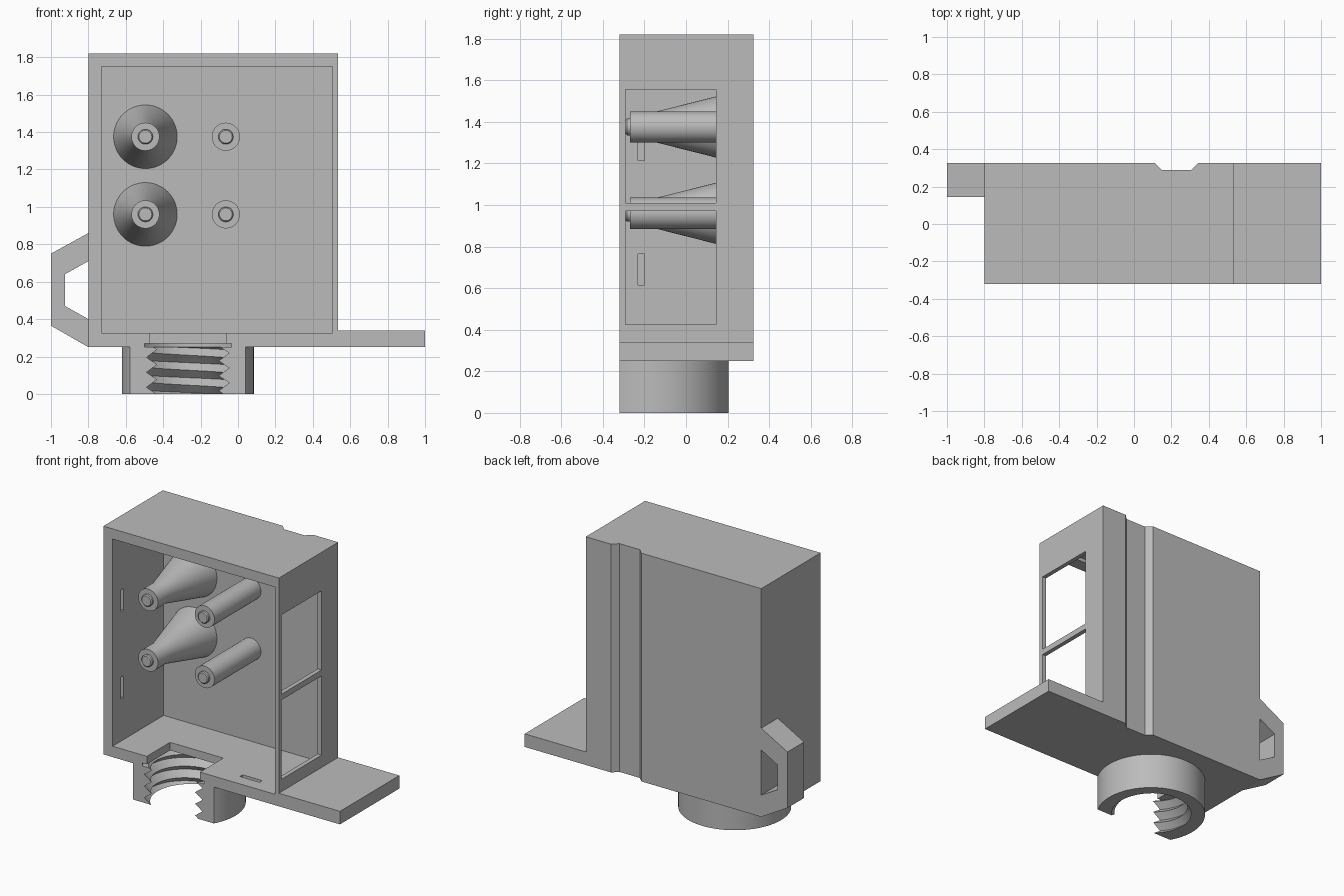
import bpy, bmesh, math
from mathutils import Matrix, Vector

cube = bpy.data.objects.get("Cube")
if cube:
    bpy.data.objects.remove(cube, do_unlink=True)

GREY = (0.5, 0.5, 0.5, 1.0)
mat = bpy.data.materials.new("plain grey")
mat.use_nodes = True
mat.diffuse_color = GREY
mat.node_tree.nodes["Principled BSDF"].inputs["Base Color"].default_value = GREY


def finish(name, bm):
    bmesh.ops.recalc_face_normals(bm, faces=bm.faces[:])
    mesh = bpy.data.meshes.new(name)
    bm.to_mesh(mesh)
    bm.free()
    mesh.materials.append(mat)
    obj = bpy.data.objects.new(name, mesh)
    bpy.context.collection.objects.link(obj)
    return obj


def box(name, x0, x1, y0, y1, z0, z1):
    bm = bmesh.new()
    size = Matrix.Diagonal((x1 - x0, y1 - y0, z1 - z0, 1))
    mid = Matrix.Translation(((x0 + x1) / 2, (y0 + y1) / 2, (z0 + z1) / 2))
    bmesh.ops.create_cube(bm, size=1, matrix=mid @ size)
    return finish(name, bm)


def prism(name, outline, offset):
    """Extrude a flat outline of 3D points along an offset."""
    bm = bmesh.new()
    face = bm.faces.new([bm.verts.new(p) for p in outline])
    new = bmesh.ops.extrude_face_region(bm, geom=[face])["geom"]
    verts = [g for g in new if isinstance(g, bmesh.types.BMVert)]
    bmesh.ops.translate(bm, verts=verts, vec=offset)
    return finish(name, bm)


def lathe(name, profile, origin, axis, sides=64):
    """Closed solid turned from (radius, distance) pairs along an axis."""
    bm = bmesh.new()
    turn = Vector((0, 0, 1)).rotation_difference(Vector(axis)).to_matrix()
    rings = []
    for r, h in profile:
        angles = [2 * math.pi * i / sides for i in range(sides)]
        rings.append([bm.verts.new(Vector(origin) + turn @ Vector(
            (r * math.cos(a), r * math.sin(a), h))) for a in angles])
    for low, high in zip(rings, rings[1:]):
        for i in range(sides):
            j = (i + 1) % sides
            bm.faces.new((low[i], low[j], high[j], high[i]))
    bm.faces.new(rings[0])
    bm.faces.new(rings[-1])
    return finish(name, bm)


def cut(target, cutter):
    cutter.hide_render = True
    mod = target.modifiers.new("cut", 'BOOLEAN')
    mod.operation = 'DIFFERENCE'
    mod.solver = 'EXACT'
    mod.object = cutter
    with bpy.context.temp_override(object=target, active_object=target):
        bpy.ops.object.modifier_apply(modifier=mod.name)
    bpy.data.objects.remove(cutter, do_unlink=True)


def thread_cutter(x, y, z, pitch, crest, root, turns, phase, sides=64):
    """Solid screw: helical rows alternate between crest and root radius."""
    bm = bmesh.new()
    rows = 2 * turns + 1
    grid = []
    for i in range(sides):
        a = 2 * math.pi * i / sides
        grid.append([bm.verts.new((
            x + (root if k % 2 == 0 else crest) * math.cos(a),
            y + (root if k % 2 == 0 else crest) * math.sin(a),
            z + phase + pitch * (i / sides + k / 2))) for k in range(rows + 2)])
    # the last column meets the first one a full pitch higher
    for i in range(sides):
        for k in range(rows - 1):
            if i < sides - 1:
                nxt = grid[i + 1][k:k + 2]
            else:
                nxt = grid[0][k + 2:k + 4]
            bm.faces.new((grid[i][k], nxt[0], nxt[1], grid[i][k + 1]))
    # fan caps over the open stepped rims
    rim = [e for e in bm.edges if len(e.link_faces) == 1]
    middle = z + phase + pitch * (turns + 1) / 2
    low = bm.verts.new((x, y, z + phase))
    high = bm.verts.new((x, y, z + phase + pitch * (turns + 1)))
    for e in rim:
        cap = low if (e.verts[0].co.z + e.verts[1].co.z) / 2 < middle else high
        bm.faces.new((e.verts[0], e.verts[1], cap))
    return finish("thread_cutter", bm)


FRONT, BACK, INNER_BACK = -0.32, 0.325, 0.235
BASE, TOP = 0.25, 1.82
FLOOR, CEILING = 0.325, 1.75
COLLAR_X, COLLAR_Y = -0.268, -0.148

# Open-fronted case
case = box("case", -0.80, 0.535, FRONT, BACK, BASE, TOP)
cut(case, box("cavity", -0.73, 0.505, FRONT - 0.1, INNER_BACK, FLOOR, CEILING))

# Side windows
for z0, z1 in ((0.425, 0.97), (1.01, 1.555)):
    cut(case, box("window", 0.45, 0.6, -0.29, 0.145, z0, z1))

# Rear groove
groove = [(0.07, BACK + 0.04), (0.15, 0.288), (0.305, 0.288), (0.385, BACK + 0.04)]
cut(case, prism("groove", [(x, y, BASE - 0.1) for x, y in groove], (0, 0, 2)))

# Latch slots in the inner walls
for z in (0.615, 1.215):
    cut(case, box("slot", -0.765, -0.7, -0.23, -0.20, z, z + 0.15))
for z in (FLOOR, CEILING):
    cut(case, box("slot", 0.175, 0.325, -0.23, -0.20, z - 0.035, z + 0.035))

# Notch in the floor and round recess under it
cut(case, box("notch", -0.47, -0.065, FRONT - 0.1, -0.067, BASE - 0.1, FLOOR + 0.1))
cut(case, lathe("recess", [(0.29, -0.1), (0.29, 0.02)],
                (COLLAR_X, COLLAR_Y, BASE), (0, 0, 1)))

# Threaded collar, sliced flush with the front
collar = lathe("threaded_collar", [(0.353, 0), (0.353, BASE)],
               (COLLAR_X, COLLAR_Y, 0), (0, 0, 1), 96)
cut(collar, thread_cutter(COLLAR_X, COLLAR_Y, 0, 0.08, 0.238, 0.28, 6, -0.173))
cut(collar, box("slice", -1, 1, -1, FRONT, -0.5, 0.5))

# Side shelf
shelf = box("side_shelf", 0.535, 1.0, FRONT, BACK, BASE, 0.34)

# Side loop
loop = [(-0.80, 0.86), (-1.0, 0.75), (-1.0, 0.365), (-0.80, BASE),
        (-0.80, 0.40), (-0.925, 0.47), (-0.925, 0.64), (-0.80, 0.71)]
side_loop = prism("side_loop", [(x, 0.145, z) for x, z in loop], (0, BACK - 0.145, 0))

# Mounting posts with small tips, the right-hand pair flared at the root
parts = [case, collar, shelf, side_loop]
tip = [(0.075, 0.505), (0.04, 0.505), (0.04, 0.519), (0.034, 0.525)]
for z, level in ((0.96, "lower"), (1.375, "upper")):
    for x, kind, root in ((-0.495, "flared", [(0.17, 0), (0.075, 0.375)]),
                          (-0.065, "straight", [(0.075, 0)])):
        parts.append(lathe(f"{level}_{kind}_post", root + tip,
                           (x, INNER_BACK, z), (0, -1, 0)))

# Smooth the round faces, keep edges sharp
bpy.ops.object.select_all(action='DESELECT')
for part in parts:
    part.select_set(True)
bpy.context.view_layer.objects.active = case
bpy.ops.object.shade_smooth_by_angle(angle=math.radians(25))
